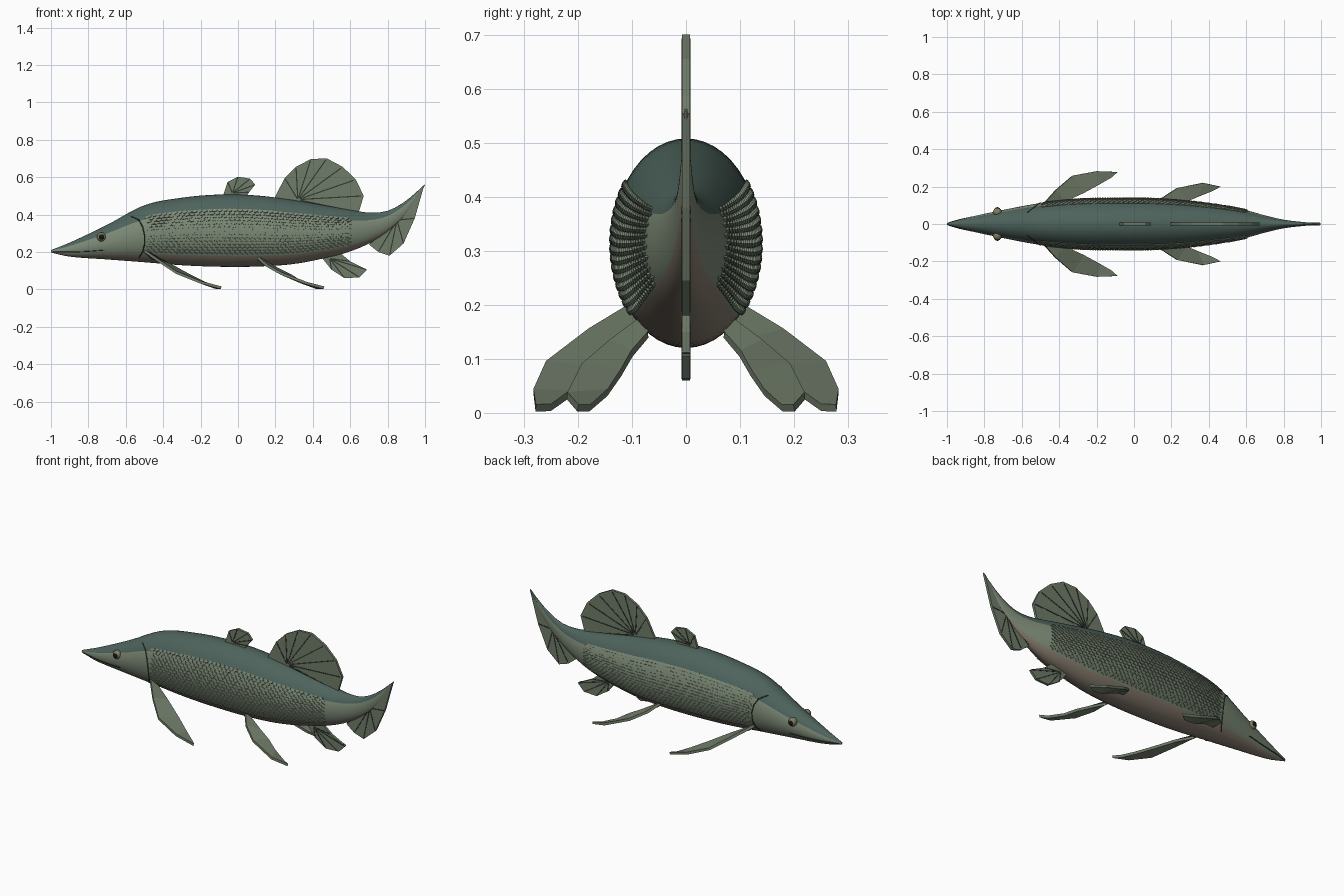
import bpy, bmesh
from math import sin, cos, asin, pi, radians
from mathutils import Vector

if "Cube" in bpy.data.objects:
    bpy.data.objects.remove(bpy.data.objects["Cube"])


def material(name, rgb):
    m = bpy.data.materials.new(name)
    m.diffuse_color = (*rgb, 1)
    m.use_nodes = True
    m.node_tree.nodes["Principled BSDF"].inputs["Base Color"].default_value = m.diffuse_color
    return m


BACK = material("back", (0.075, 0.125, 0.105))
SIDE = material("side", (0.20, 0.25, 0.18))
BELLY = material("belly", (0.24, 0.20, 0.155))
FIN = material("fin", (0.16, 0.20, 0.14))
DARK = material("dark", (0.03, 0.04, 0.03))
PUPIL = material("pupil", (0.008, 0.008, 0.008))
IRIS = material("iris", (0.22, 0.20, 0.12))


def make(name, bm, *mats):
    bmesh.ops.recalc_face_normals(bm, faces=bm.faces)
    me = bpy.data.meshes.new(name)
    bm.to_mesh(me)
    bm.free()
    for m in mats:
        me.materials.append(m)
    ob = bpy.data.objects.new(name, me)
    bpy.context.collection.objects.link(ob)
    return ob


# Body profile: x, top z, bottom z, half width
PROFILE = [(-1, .21, .197, .004), (-.9, .25, .175, .032), (-.7, .345, .16, .075),
           (-.5, .45, .145, .112), (-.3, .49, .129, .132), (-.1, .507, .121, .136),
           (.1, .502, .122, .135), (.3, .477, .136, .121), (.5, .443, .175, .094),
           (.6, .425, .203, .074), (.7, .411, .245, .046), (.8, .42, .308, .023),
           (.9, .475, .40, .011), (1, .563, .557, .003)]


def section(x):
    """Smoothly interpolated centre z, half height and half width."""
    n = len(PROFILE)
    i = 0
    while i < n - 2 and x > PROFILE[i + 1][0]:
        i += 1
    p, q = PROFILE[i], PROFILE[i + 1]
    o, r = PROFILE[max(i - 1, 0)], PROFILE[min(i + 2, n - 1)]
    d = q[0] - p[0]
    t = (x - p[0]) / d
    v = []
    for k in (1, 2, 3):
        m0 = (q[k] - o[k]) / (q[0] - o[0]) * d
        m1 = (r[k] - p[k]) / (r[0] - p[0]) * d
        v.append((2*t**3 - 3*t*t + 1) * p[k] + (t**3 - 2*t*t + t) * m0
                 + (3*t*t - 2*t**3) * q[k] + (t**3 - t*t) * m1)
    return (v[0] + v[1]) / 2, (v[0] - v[1]) / 2, v[2]


def skin(x, a, off=0.0, s=1):
    c, h, w = section(x)
    return Vector((x, s * (w + off) * cos(a), c + (h + off) * sin(a)))


def skin_at(x, z, off=0.0, s=1):
    c, h, w = section(x)
    return skin(x, asin(max(-1, min(1, (z - c) / h))), off, s)


# Body loft, coloured in back / side / belly bands
bm = bmesh.new()
N, M = 48, 50
rings = [[bm.verts.new(skin(-1 + 2 * i / M, 2 * pi * j / N)) for j in range(N)] for i in range(M + 1)]
for i in range(M):
    for j in range(N):
        k = (j + 1) % N
        f = bm.faces.new((rings[i][j], rings[i][k], rings[i + 1][k], rings[i + 1][j]))
        v = sin(2 * pi * (j + .5) / N)
        f.material_index = 0 if v > .55 else 2 if v < -.66 else 1
        f.smooth = True
bm.faces.new(rings[0])
bm.faces.new(rings[-1])
make("body", bm, BACK, SIDE, BELLY)

# Overlapping scales on both flanks
bm = bmesh.new()
ROWS, COLS = 15, 40
dx, da = 1.08 / COLS, radians(74) / (ROWS - 1)
SHAPE = [(-.6, -.3, .001), (.1, -.52, .003), (.5, -.36, .005), (.75, 0, .006),
         (.5, .36, .005), (.1, .52, .003), (-.6, .3, .001)]
for s in (1, -1):
    for r in range(ROWS):
        for c in range(COLS):
            x = -.48 + dx * (c + (r % 2) * .5)
            a = radians(-40) + da * r
            top = [bm.verts.new(skin(x + u * dx, a + v * da, o, s)) for u, v, o in SHAPE]
            low = [bm.verts.new(skin(x + u * dx, a + v * da, -.001, s)) for u, v, o in SHAPE]
            bm.faces.new(top)
            for k in range(len(top)):
                n = (k + 1) % len(top)
                bm.faces.new((top[k], low[k], low[n], top[n]))
make("scales", bm, SIDE)


# Thin upright fins with a fan of dark rays
def fan_fin(name, focus, outline, rays):
    bm = bmesh.new()
    sides = [[bm.verts.new((x, y, z)) for x, z in outline] for y in (-.007, .007)]
    n = len(outline)
    for side in sides:
        bm.faces.new(side)
    for i in range(n):
        k = (i + 1) % n
        bm.faces.new((sides[0][i], sides[0][k], sides[1][k], sides[1][i]))
    make(name, bm, FIN)
    bm = bmesh.new()
    f = Vector((focus[0], 0, focus[1]))
    for i in rays:
        d = Vector((outline[i][0], 0, outline[i][1])) - f
        side = d.cross(Vector((0, 1, 0))).normalized() * .003
        pts = [f + d * .04 - side, f + d * .04 + side, f + d * .96 + side, f + d * .96 - side]
        lo, hi = [[bm.verts.new(p + Vector((0, y, 0))) for p in pts] for y in (-.0085, .0085)]
        bm.faces.new(lo)
        bm.faces.new(hi)
        for k in range(4):
            n = (k + 1) % 4
            bm.faces.new((lo[k], lo[n], hi[n], hi[k]))
    make(name + "_rays", bm, DARK)


fan_fin("front_dorsal_fin", (-.03, .515),
        [(-.08, .50), (-.055, .575), (0, .602), (.065, .592), (.092, .56), (.06, .52), (.04, .49)],
        range(1, 6))
fan_fin("rear_dorsal_fin", (.32, .48),
        [(.19, .48), (.25, .595), (.31, .655), (.39, .697), (.475, .70), (.56, .655),
         (.63, .587), (.672, .50), (.645, .41), (.4, .44)], range(1, 9))
fan_fin("anal_fin", (.49, .165),
        [(.44, .18), (.5, .105), (.57, .06), (.65, .064), (.69, .105), (.6, .15), (.54, .20)],
        range(1, 6))
fan_fin("tail_fin", (.85, .37),
        [(.995, .555), (.945, .38), (.885, .245), (.81, .18), (.75, .2), (.70, .24), (.78, .32), (.9, .44)],
        range(1, 6))


# Paired fins: leading and trailing edges, thickened and mirrored
def paired_fin(name, outer, inner):
    bm = bmesh.new()
    a = [bm.verts.new(p) for p in outer]
    b = [bm.verts.new(p) for p in inner]
    for i in range(len(a) - 1):
        bm.faces.new((a[i], a[i + 1], b[i + 1], b[i]))
    ob = make(name, bm, FIN)
    so = ob.modifiers.new("thickness", 'SOLIDIFY')
    so.thickness, so.offset = .014, 0
    ob.modifiers.new("mirror", 'MIRROR').use_axis = (False, True, False)


paired_fin("pectoral_fins",
           [(-.50, .09, .205), (-.42, .18, .15), (-.33, .258, .09), (-.2, .282, .038), (-.09, .278, .009)],
           [(-.46, .075, .17), (-.37, .12, .135), (-.27, .165, .08), (-.18, .215, .035), (-.12, .25, .010)])
paired_fin("pelvic_fins",
           [(.10, .08, .175), (.15, .14, .13), (.23, .192, .085), (.37, .22, .032), (.46, .2, .009)],
           [(.13, .07, .145), (.21, .10, .11), (.28, .12, .075), (.34, .145, .038), (.42, .178, .009)])


# Gill cover and mouth lines lying on the skin
def skin_line(name, pts, rad):
    cu = bpy.data.curves.new(name, 'CURVE')
    cu.dimensions, cu.bevel_depth, cu.bevel_resolution = '3D', rad, 1
    for s in (1, -1):
        sp = cu.splines.new('POLY')
        sp.points.add(len(pts) - 1)
        for p, (x, z) in zip(sp.points, pts):
            p.co = (*skin_at(x, z, .001, s), 1)
    cu.materials.append(DARK)
    bpy.context.collection.objects.link(bpy.data.objects.new(name, cu))


skin_line("gill_edges", [(-.57, .39), (-.53, .37), (-.51, .335), (-.5, .29), (-.5, .24), (-.51, .2), (-.53, .17)], .003)
skin_line("mouth_lines", [(-.99, .2), (-.93, .2), (-.87, .2), (-.8, .203), (-.71, .21)], .0025)


# Eyes
for label, s in (("left", -1), ("right", 1)):
    base = skin_at(-.73, .28, 0, s)
    for part, rad, out, mat in (("eye", .024, 0, IRIS), ("pupil", .017, .010, PUPIL)):
        bm = bmesh.new()
        bmesh.ops.create_uvsphere(bm, u_segments=16, v_segments=10, radius=rad)
        for f in bm.faces:
            f.smooth = True
        make(f"{label}_{part}", bm, mat).location = base + Vector((0, s * out, 0))
